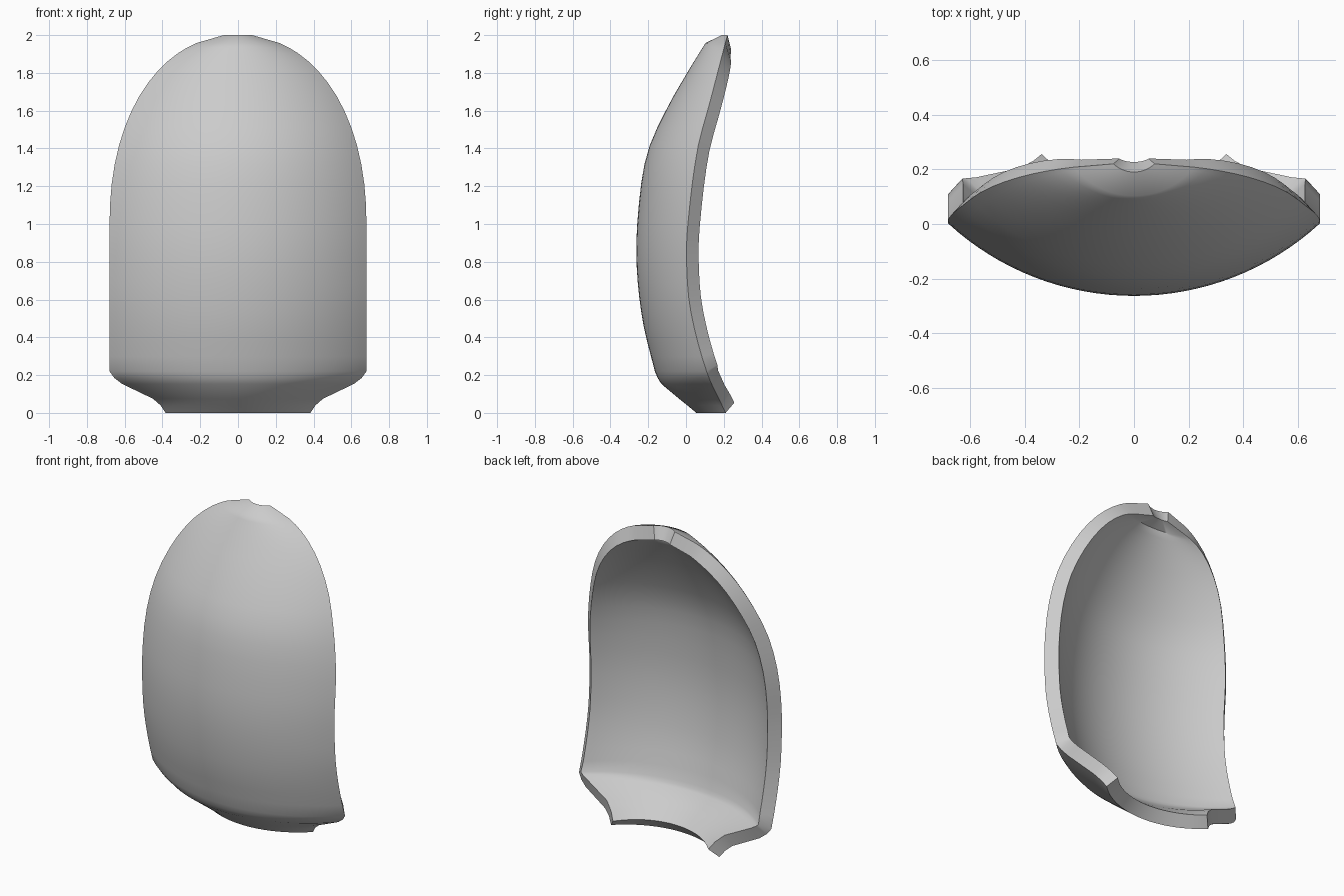
import bpy, bmesh, math

if "Cube" in bpy.data.objects:
    bpy.data.objects.remove(bpy.data.objects["Cube"])

SEGS = 32


def spline(pts, z):
    """Smooth curve through (z, value) points."""
    def slope(i):
        a, b = pts[max(i - 1, 0)], pts[min(i + 1, len(pts) - 1)]
        return (b[1] - a[1]) / (b[0] - a[0])
    i = 0
    while i < len(pts) - 2 and z > pts[i + 1][0]:
        i += 1
    (z0, v0), (z1, v1) = pts[i], pts[i + 1]
    h = z1 - z0
    t = (z - z0) / h
    return ((2*t**3 - 3*t**2 + 1) * v0 + (t**3 - 2*t**2 + t) * h * slope(i)
            + (3*t**2 - 2*t**3) * v1 + (t**3 - t**2) * h * slope(i + 1))


# Side profiles: centre line of the front, and the outer rim
front = [(0.22, -0.165), (0.49, -0.23), (0.8, -0.262), (1.1, -0.25), (1.38, -0.204),
         (1.614, -0.1), (1.815, 0.015), (1.958, 0.103)]
rim = [(0, 0.21), (0.217, 0.11), (0.545, 0.024), (0.8, 0.003), (1.0, 0.01),
       (1.39, 0.06), (1.65, 0.128), (1.958, 0.208)]

# Rows of the shell: height, half width, front y, rim y
rows = [(z, w, yf, spline(rim, z)) for z, w, yf in
        [(0, 0.383, 0.055), (0.04, 0.41, 0.007), (0.075, 0.45, -0.037),
         (0.153, 0.613, -0.13), (0.185, 0.655, -0.15), (0.22, 0.68, -0.165)]]
for i in range(1, 11):
    z = 0.22 + 0.078 * i
    rows.append((z, 0.68, spline(front, z), spline(rim, z)))
for i in range(1, 15):
    z = 1 + 0.958 * math.sin(math.radians(90 * i / 14)) ** 1.0
    w = 0.68 * (1 - (z - 1) ** 2.15) ** (1 / 2.15)
    if i < 14 and z > 1.95:
        continue
    rows.append((z, w, spline(front, z), spline(rim, z)))
rows.append((2.0, 0.075, 0.19, 0.22))

# Curved outer skin, each row a circular arc
bm = bmesh.new()
grid = []
for z, w, yf, ye in rows:
    s = ye - yf
    r = (w * w + s * s) / (2 * s)
    half = math.atan2(w, r - s)
    row = []
    for j in range(SEGS + 1):
        a = half * (2 * j / SEGS - 1)
        row.append(bm.verts.new((r * math.sin(a), yf + r - r * math.cos(a), z)))
    grid.append(row)
for lo, hi in zip(grid, grid[1:]):
    for j in range(SEGS):
        bm.faces.new((lo[j], lo[j + 1], hi[j + 1], hi[j]))
mesh = bpy.data.meshes.new("curved_shell")
bm.to_mesh(mesh)
bm.free()
shell = bpy.data.objects.new("curved_shell", mesh)
bpy.context.collection.objects.link(shell)

# Thickness grows inwards
solid = shell.modifiers.new("thickness", "SOLIDIFY")
solid.thickness = 0.085
solid.offset = -1
bpy.context.view_layer.objects.active = shell
shell.select_set(True)
bpy.ops.object.modifier_apply(modifier="thickness")
bpy.ops.object.shade_smooth_by_angle(angle=math.radians(40))
